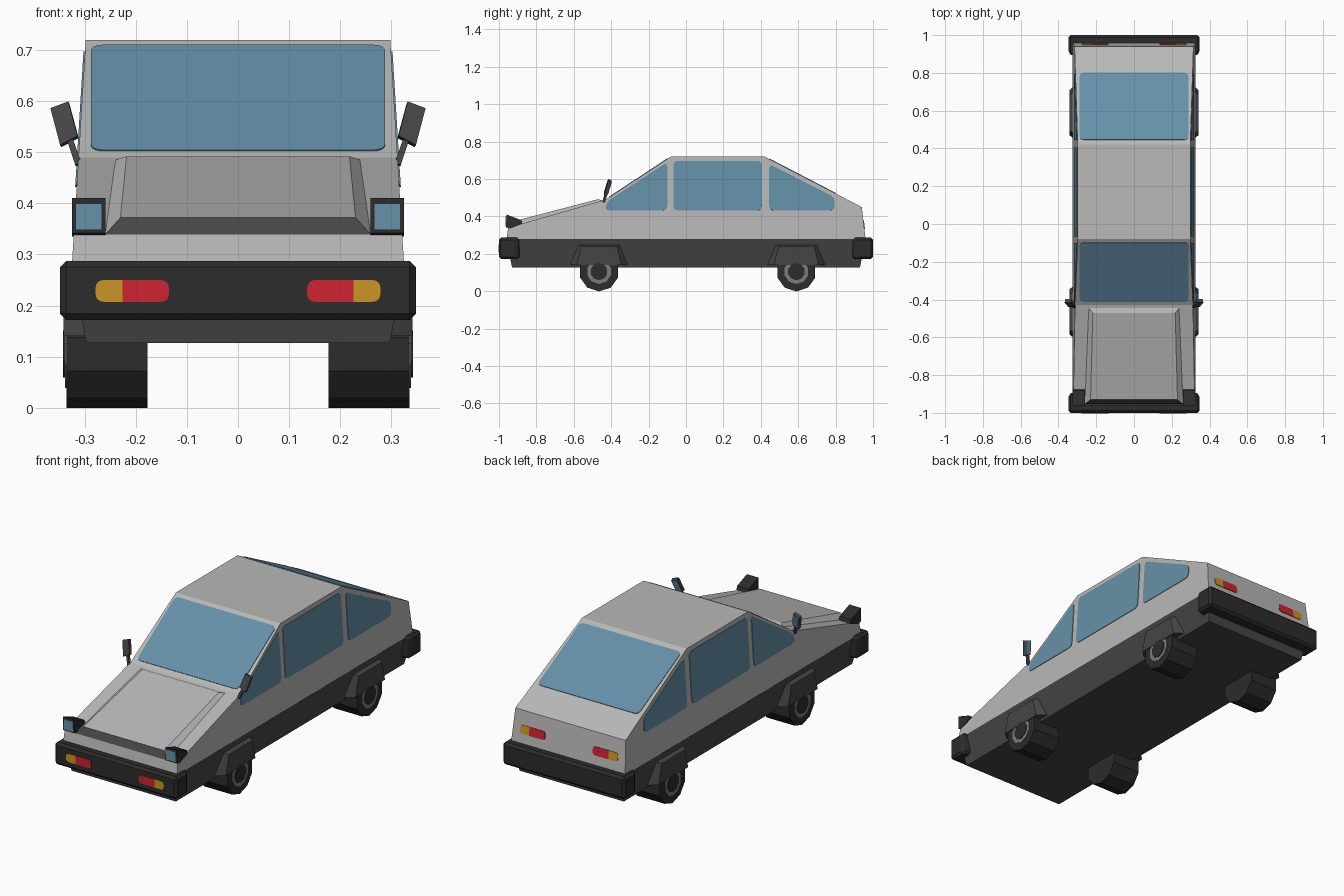
import bpy, bmesh, math
from mathutils import Vector

if "Cube" in bpy.data.objects:
    bpy.data.objects.remove(bpy.data.objects["Cube"])


def material(name, rgb):
    m = bpy.data.materials.new(name)
    m.diffuse_color = (*rgb, 1)
    m.use_nodes = True
    m.node_tree.nodes["Principled BSDF"].inputs["Base Color"].default_value = m.diffuse_color
    return m


SILVER = material("silver paint", (0.48, 0.48, 0.475))
DARK = material("dark grey trim", (0.06, 0.06, 0.06))
BLACK = material("black rubber", (0.025, 0.025, 0.025))
GLASS = material("blue glass", (0.13, 0.28, 0.39))
RED = material("red lamp", (0.62, 0.017, 0.03))
AMBER = material("amber lamp", (0.60, 0.30, 0.018))
HUB = material("hub grey", (0.20, 0.20, 0.20))


def loft(name, a, b, mat):
    """Closed solid between two matching loops of points."""
    bm = bmesh.new()
    va = [bm.verts.new(p) for p in a]
    vb = [bm.verts.new(p) for p in b]
    n = len(va)
    bm.faces.new(va)
    bm.faces.new(vb[::-1])
    for i in range(n):
        j = (i + 1) % n
        bm.faces.new((va[i], vb[i], vb[j], va[j]))
    bmesh.ops.recalc_face_normals(bm, faces=bm.faces)
    me = bpy.data.meshes.new(name)
    bm.to_mesh(me)
    bm.free()
    me.materials.append(mat)
    ob = bpy.data.objects.new(name, me)
    bpy.context.collection.objects.link(ob)
    return ob


def prism(name, profile, x0, x1, mat):
    """Side profile (y, z) spanned between x0 and x1."""
    return loft(name, [(x0, y, z) for y, z in profile],
                [(x1, y, z) for y, z in profile], mat)


def plate(name, corners, mat, radii=0.0, thick=0.006):
    """Thin plate with rounded corners, centred on the given plane."""
    c = [Vector(p) for p in corners]
    n = len(c)
    if not isinstance(radii, (list, tuple)):
        radii = [radii] * n
    pts = []
    for i, r in enumerate(radii):
        p = c[i]
        if r == 0:
            pts.append(p)
            continue
        s = p + (c[i - 1] - p).normalized() * r
        e = p + (c[(i + 1) % n] - p).normalized() * r
        for k in range(5):
            t = k / 4
            pts.append(s * (1 - t) ** 2 + p * 2 * t * (1 - t) + e * t * t)
    off = (c[1] - c[0]).cross(c[2] - c[0]).normalized() * thick / 2
    return loft(name, [p - off for p in pts], [p + off for p in pts], mat)


def side_x(z):
    """Half width of the cabin at height z."""
    return 0.325 - 0.0614 * (z - 0.28)


# Upper body shell: sides lean inward with height
shell = [(-0.96, 0.28), (-0.95, 0.34), (-0.43, 0.49), (-0.08, 0.72),
         (0.42, 0.72), (0.94, 0.45), (0.96, 0.28)]
loft("upper_body", [(-side_x(z), y, z) for y, z in shell],
     [(side_x(z), y, z) for y, z in shell], SILVER)

# Lower body tub
loft("lower_body",
     [(sx * 0.297, sy * 0.93, 0.127) for sx, sy in ((-1, -1), (1, -1), (1, 1), (-1, 1))],
     [(sx * 0.326, sy * 0.961, 0.28) for sx, sy in ((-1, -1), (1, -1), (1, 1), (-1, 1))],
     DARK)

# Raised bonnet panel with a dark front edge
bonnet = loft("bonnet_panel",
              [(-0.26, -0.953, 0.339), (0.26, -0.953, 0.339), (0.243, -0.44, 0.484), (-0.243, -0.44, 0.484)],
              [(-0.23, -0.93, 0.372), (0.23, -0.93, 0.372), (0.218, -0.47, 0.492), (-0.218, -0.47, 0.492)],
              SILVER)
bonnet.data.materials.append(DARK)
for f in bonnet.data.polygons:
    if f.normal.y < -0.6 and f.center.y < -0.9:
        f.material_index = 1

# Windscreen and rear window
ws = lambda z: -0.43 + (z - 0.49) * 0.35 / 0.23
plate("windscreen", [(-0.288, ws(0.502), 0.502), (0.288, ws(0.502), 0.502),
                     (0.288, ws(0.708), 0.708), (-0.288, ws(0.708), 0.708)], GLASS, 0.025)
rw = lambda y: 0.72 - (y - 0.42) * 0.27 / 0.52
plate("rear_window", [(-0.288, 0.445, rw(0.445)), (0.288, 0.445, rw(0.445)),
                      (0.288, 0.80, rw(0.80)), (-0.288, 0.80, rw(0.80))], GLASS, 0.025)

# Side windows
windows = {
    "front_side_window": [(-0.435, 0.432), (-0.1, 0.432), (-0.1, 0.69), (-0.42, 0.482)],
    "middle_side_window": [(-0.067, 0.432), (0.405, 0.432), (0.405, 0.697), (-0.067, 0.697)],
    "rear_side_window": [(0.445, 0.432), (0.795, 0.432), (0.795, 0.502), (0.445, 0.68)],
}
for s in (-1, 1):
    for name, pts in windows.items():
        plate(name, [(s * side_x(z), y, z) for y, z in pts], GLASS, 0.025)

# Bumpers: plan outline wrapping the corners, chamfered
for s, name in ((-1, "front_bumper"), (1, "rear_bumper")):
    half = [(0.325, 0.89), (0.348, 0.905), (0.348, 1.0)]
    plan = half + [(-x, y) for x, y in half[::-1]]
    ob = loft(name, [(x, s * y, 0.172) for x, y in plan],
              [(x, s * y, 0.287) for x, y in plan], BLACK)
    bev = ob.modifiers.new("chamfer", "BEVEL")
    bev.width = 0.012
    bev.segments = 1

# Lamps: red inner and amber outer halves, front and rear
def lamp(place, s, y_at, z0, z1):
    for name, xa, xb, mat, r in (("red_lamp", 0.135, 0.226, RED, [0.018, 0, 0, 0.018]),
                                 ("amber_lamp", 0.226, 0.279, AMBER, [0, 0.018, 0.018, 0])):
        plate(place + name, [(s * xa, y_at(z0), z0), (s * xb, y_at(z0), z0),
                             (s * xb, y_at(z1), z1), (s * xa, y_at(z1), z1)], mat, r)


wheel_spots = (("front", -0.465), ("rear", 0.59))
ring = lambda cy, r: [(cy + r * math.sin(k * math.tau / 10), 0.105 - r * math.cos(k * math.tau / 10))
                      for k in range(10)]

for s in (-1, 1):
    lamp("front_", s, lambda z: -0.999, 0.207, 0.25)
    lamp("rear_", s, lambda z: 0.96 - (z - 0.28) * 0.02 / 0.17, 0.335, 0.378)

    # Wedge headlights with glass
    prism("headlight_housing", [(-0.96, 0.41), (-0.962, 0.342), (-0.94, 0.335), (-0.875, 0.36), (-0.88, 0.38)],
          s * 0.259, s * 0.325, BLACK)
    plate("headlight_glass", [(s * 0.266, -0.962, 0.348), (s * 0.318, -0.962, 0.348),
                              (s * 0.318, -0.961, 0.4), (s * 0.266, -0.961, 0.4)], GLASS)

    # Door mirrors
    plate("mirror_stalk", [(s * 0.306, -0.44, 0.478), (s * 0.318, -0.44, 0.474),
                           (s * 0.340, -0.422, 0.54), (s * 0.330, -0.422, 0.545)], DARK, thick=0.014)
    head = [(s * 0.313, -0.43, 0.53), (s * 0.347, -0.43, 0.512),
            (s * 0.366, -0.408, 0.584), (s * 0.331, -0.408, 0.597)]
    plate("mirror_head", head, DARK, thick=0.018)
    mid = sum((Vector(p) for p in head), Vector()) / 4
    plate("mirror_glass", [mid + (Vector(p) - mid) * 0.88 + Vector((0, 0.009, 0)) for p in head], GLASS)

    # Wheels, hubs and flared arches
    for end, cy in wheel_spots:
        prism(end + "_tyre", ring(cy, 0.106), s * 0.177, s * 0.336, BLACK)
        prism(end + "_hub", ring(cy, 0.066), s * 0.33, s * 0.339, HUB)
        prism(end + "_hub_cap", ring(cy, 0.046), s * 0.33, s * 0.342, BLACK)
        arch = [(-0.12, 0.14), (-0.095, 0.24), (0.095, 0.24), (0.12, 0.14)]
        loft(end + "_wheel_arch",
             [(s * 0.29, cy + y * 1.35, z + (0.02 if z > 0.2 else 0)) for y, z in arch],
             [(s * 0.341, cy + y, z) for y, z in arch], DARK)
